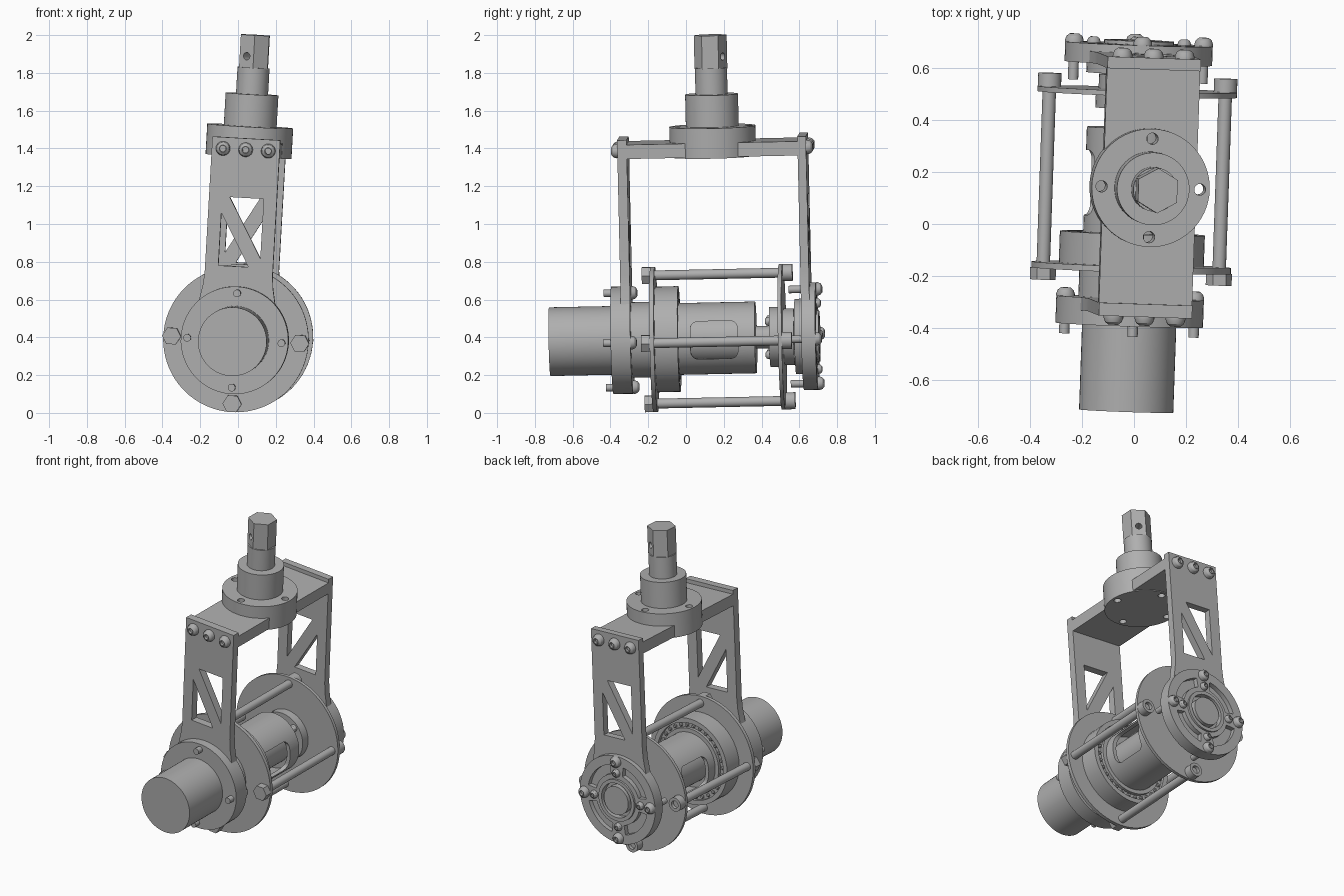
import bpy, bmesh
from math import sin, cos, pi, radians
from mathutils import Matrix

cube = bpy.data.objects.get("Cube")
if cube:
    bpy.data.objects.remove(cube)

metal = bpy.data.materials.new("grey metal")
metal.use_nodes = True
GREY = (0.43, 0.43, 0.43, 1)
metal.diffuse_color = GREY
metal.node_tree.nodes["Principled BSDF"].inputs["Base Color"].default_value = GREY

# The whole assembly leans slightly; parts are modelled upright around the drum axis (y)
LEAN = (Matrix.Translation((-0.005, 0, 0.392)) @ Matrix.Rotation(radians(-2), 4, 'Z')
        @ Matrix.Rotation(radians(1.2), 4, 'X') @ Matrix.Rotation(radians(3.3), 4, 'Y'))
PLACE = {'x': lambda u, v, t: (t, u, v),
         'y': lambda u, v, t: (u, t, v),
         'z': lambda u, v, t: (u, v, t)}
MID = 0.165          # y of the fork centre


def finish(name, bm):
    bmesh.ops.remove_doubles(bm, verts=bm.verts, dist=1e-5)
    bmesh.ops.recalc_face_normals(bm, faces=bm.faces)
    mesh = bpy.data.meshes.new(name)
    bm.to_mesh(mesh)
    bm.free()
    mesh.materials.append(metal)
    mesh.shade_smooth()
    mesh.set_sharp_from_angle(angle=radians(30))
    obj = bpy.data.objects.new(name, mesh)
    obj.matrix_world = LEAN
    bpy.context.collection.objects.link(obj)
    return obj


def lathe(name, profile, at=(0, 0), axis='y', segs=48, ring=False, phase=0):
    """Turn (radius, position) points around an axis; solid unless ring."""
    if not ring:
        profile = [(0, profile[0][1])] + profile + [(0, profile[-1][1])]
    bm = bmesh.new()
    rows = []
    for r, t in profile:
        if r == 0:
            rows.append([bm.verts.new(PLACE[axis](*at, t))] * segs)
            continue
        angles = [phase + 2 * pi * i / segs for i in range(segs)]
        rows.append([bm.verts.new(PLACE[axis](at[0] + r * cos(a), at[1] + r * sin(a), t))
                     for a in angles])
    pairs = list(zip(rows, rows[1:])) + ([(rows[-1], rows[0])] if ring else [])
    for a, b in pairs:
        for i in range(segs):
            j = (i + 1) % segs
            bm.faces.new(list(dict.fromkeys((a[i], a[j], b[j], b[i]))))
    return finish(name, bm)


def rod(name, r, t0, t1, **kw):
    return lathe(name, [(r, t0), (r, t1)], **kw)


def prism(name, points, t0, t1, axis='y'):
    bm = bmesh.new()
    low = [bm.verts.new(PLACE[axis](*p, t0)) for p in points]
    high = [bm.verts.new(PLACE[axis](*p, t1)) for p in points]
    bm.faces.new(low)
    bm.faces.new(high)
    n = len(points)
    for i in range(n):
        j = (i + 1) % n
        bm.faces.new((low[i], low[j], high[j], high[i]))
    return finish(name, bm)


def cut(obj, cutters):
    for c in cutters:
        mod = obj.modifiers.new("cut", 'BOOLEAN')
        mod.object = c
        mod.solver = 'EXACT'
    bpy.context.view_layer.update()
    mesh = bpy.data.meshes.new_from_object(obj.evaluated_get(bpy.context.evaluated_depsgraph_get()))
    obj.modifiers.clear()
    obj.data = mesh
    mesh.shade_smooth()
    mesh.set_sharp_from_angle(angle=radians(30))
    for c in cutters:
        bpy.data.objects.remove(c)


def arc(r, a0, a1, n):
    return [(r * cos(radians(a0 + (a1 - a0) * i / n)), r * sin(radians(a0 + (a1 - a0) * i / n)))
            for i in range(n + 1)]


def screw(name, x, z, y, out, r):
    """Button head with a socket, facing along out (+1 or -1)."""
    h = 0.9 * r
    prof = [(r, 0), (r, .25 * h), (.85 * r, .7 * h), (.5 * r, h), (.4 * r, h), (.4 * r, .5 * h)]
    lathe(name, [(a, y + out * b) for a, b in prof], at=(x, z), segs=20)


def around(r, turn=0):
    return [(r * cos(turn + k * pi / 2), r * sin(turn + k * pi / 2)) for k in range(4)]


# Fork arms: round foot, straight strut, two triangular windows; the rear is the front turned round
foot = arc(0.285, 135, 405, 48)
outline = foot + [(.185, .29), (.18, .36), (.18, 1.07), (-.18, 1.07), (-.18, .36), (-.185, .29)]
triangles = [[(-.07, .755), (.11, .755), (.11, .44)], [(-.11, .67), (-.11, .39), (.05, .39)]]
for name, side, y0, y1 in (("front_arm", 1, -.335, -.285), ("rear_arm", -1, .62, .665)):
    arm = prism(name, [(side * x, z) for x, z in outline], y0, y1)
    cut(arm, [prism("window_cutter", [(side * x, z) for x, z in t], y0 - .1, y1 + .1)
              for t in triangles])
    for x in (-.12, 0, .12):
        screw(name + "_screw", x, 1.01, y0 if side > 0 else y1, -side, .038)

# Top bridge and stepped spindle
bridge = prism("top_bridge", [(-.18, -.285), (.18, -.285), (.18, .62), (-.18, .62)], .97, 1.045, 'z')
collar = lathe("spindle_collar", [(.228, .965), (.228, 1.125), (.14, 1.125), (.14, 1.295),
                                  (.085, 1.295), (.085, 1.435)], at=(0, MID), axis='z', segs=64)
for part in (bridge, collar):
    cut(part, [rod("bolt_hole_cutter", .022, .9, 1.2, at=(x, MID + y), axis='z', segs=20)
               for x, y in around(.19)])
hexagon = rod("hex_spindle", .087, 1.43, 1.608, at=(0, MID), axis='z', segs=6, phase=pi / 2)
pin_hole = rod("pin_hole_cutter", .02, -.2, .2, segs=20)
pin_hole.data.transform(Matrix.Translation((0, MID, 1.495)) @ Matrix.Rotation(-pi / 6, 4, 'Z'))
cut(hexagon, [pin_hole])

# Motor, front flange and gear housing
rod("motor_can", .182, -.722, -.38, segs=64)
rod("front_flange", .285, -.39, -.335, segs=64)
rod("flange_neck", .2, -.29, -.17, segs=64)
lathe("gear_housing", [(.28, -.16), (.28, -.035), (.25, -.035), (.25, -.055),
                       (.215, -.055), (.215, -.035)], segs=64)
for k in range(30):
    a = 2 * pi * k / 30
    lathe("bearing_ball", [(.008, -.062), (.012, -.05), (.008, -.04)],
          at=(.232 * cos(a), .232 * sin(a)), segs=8)
for x, z in around(.25):
    rod("flange_pin", .02, -.43, -.38, at=(x, z), segs=16)
    screw("flange_screw", x, z, -.285, 1, .036)

# Drum with a rounded window on each side
drum = lathe("drum_shell", [(.19, -.04), (.19, .36), (.165, .36), (.165, -.04)], segs=64, ring=True)
window = [(cy + .04 * cos(radians(a)), cz + .04 * sin(radians(a)))
          for cy, cz, s in ((.24, .06, 0), (.07, .06, 90), (.07, -.06, 180), (.24, -.06, 270))
          for a in range(s, s + 91, 18)]
cut(drum, [prism("drum_window_cutter", window, -.3, .3, 'x')])
rod("drum_core", .13, -.04, .36)
rod("drum_end", .19, .345, .37, segs=64)
rod("drive_shaft", .06, .36, .6, segs=32)

# Cage: two thin discs joined by four tie rods
rod("front_cage_disc", .385, -.18, -.157, segs=80)
lathe("rear_cage_disc", [(.385, .5), (.385, .52), (.1, .52), (.1, .5)], segs=80, ring=True)
for x, z in around(.34):
    rod("tie_rod", .026, -.2, .54, at=(x, z), segs=20)
    rod("tie_nut", .05, -.226, -.18, at=(x, z), segs=6)
    lathe("tie_head", [(.045, .52), (.045, .572), (.025, .572), (.025, .55)], at=(x, z), segs=24)

# Rear hub and slotted end plate
rod("inner_hub_disc", .16, .445, .5)
rod("outer_hub_disc", .15, .52, .575)
rod("rear_spacer", .2, .58, .62)
plate = rod("rear_end_plate", .285, .665, .695, segs=64)
slots = [prism("slot_cutter", arc(.225, m - 32, m + 32, 12) + arc(.165, m + 30, m - 30, 12), .66, .72)
         for m in (45, 135, 225, 315)]
cut(plate, slots + [rod("bore_cutter", .125, .6, .8)])
lathe("rear_bearing", [(.135, .61), (.135, .708), (.112, .708), (.112, .67),
                       (.092, .67), (.092, .71)])
for x, z in around(.25):
    screw("rear_plate_screw", x, z, .695, 1, .036)
    rod("rear_plate_pin", .02, .55, .63, at=(x, z), segs=16)
for x, z in around(.175):
    screw("rear_hub_screw", x, z, .695, 1, .026)
for x, z in around(.125, pi / 4):
    screw("hub_disc_screw", x, z, .575, 1, .024)
    screw("hub_inner_screw", x, z, .445, -1, .024)
